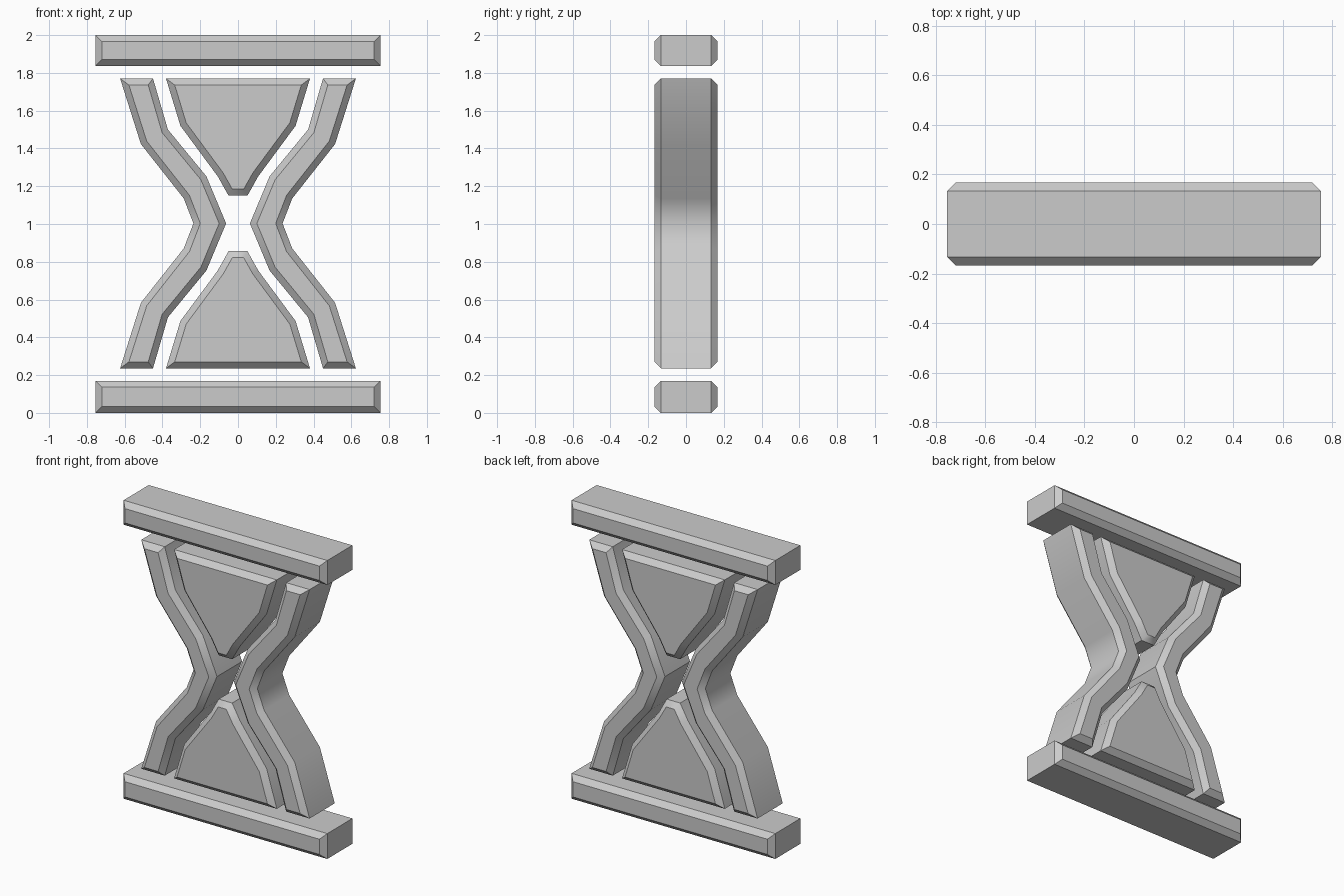
import bpy, bmesh, math

HALF = 0.133     # half depth of the full outline
BEVEL = 0.034    # chamfer on the front and back rims
MID = 1.003      # height of the waist

cube = bpy.data.objects.get("Cube")
if cube:
    bpy.data.objects.remove(cube, do_unlink=True)

grey = bpy.data.materials.new("plain grey")
grey.use_nodes = True
colour = (0.6, 0.6, 0.6, 1)
grey.diffuse_color = colour
grey.node_tree.nodes["Principled BSDF"].inputs["Base Color"].default_value = colour


def slab(name, outline):
    """Extrude an x-z outline through y, with chamfered front and back rims."""
    bm = bmesh.new()
    rings = [[bm.verts.new((x, y, z)) for x, z in outline] for y in (-HALF, HALF)]
    caps = [bm.faces.new(ring) for ring in rings]
    n = len(outline)
    for i in range(n):
        j = (i + 1) % n
        bm.faces.new((rings[0][i], rings[0][j], rings[1][j], rings[1][i]))
    bmesh.ops.recalc_face_normals(bm, faces=bm.faces)
    bmesh.ops.inset_individual(bm, faces=caps, thickness=BEVEL, depth=BEVEL,
                               use_even_offset=True)
    mesh = bpy.data.meshes.new(name)
    bm.to_mesh(mesh)
    bm.free()
    mesh.materials.append(grey)
    obj = bpy.data.objects.new(name, mesh)
    bpy.context.collection.objects.link(obj)
    bpy.ops.object.select_all(action="DESELECT")
    obj.select_set(True)
    bpy.context.view_layer.objects.active = obj
    bpy.ops.object.shade_smooth_by_angle(angle=math.radians(43.5))


def flip_x(points):
    return [(-x, z) for x, z in reversed(points)]


def flip_z(points):
    return [(x, 2 * MID - z) for x, z in reversed(points)]


# Top and bottom plates
for name, low, high in (("bottom_plate", 0, 0.17), ("top_plate", 1.836, 2)):
    slab(name, [(-0.755, low), (0.755, low), (0.755, high), (-0.755, high)])

# Curved glass walls, mirrored about the waist and left to right
outer = [(0.624, 1.77), (0.514, 1.423), (0.287, 1.135)]
inner = [(0.45, 1.77), (0.371, 1.5), (0.167, 1.252)]
outer_side = outer + [(0.236, MID)] + flip_z(outer)
inner_side = inner + [(0.063, MID)] + flip_z(inner)
wall = outer_side + inner_side[::-1]
slab("left_wall", wall)
slab("right_wall", flip_x(wall))

# Upper and lower sand
side = [(0.381, 1.77), (0.305, 1.52), (0.107, 1.252), (0.05, 1.15)]
sand = side + flip_x(side)
slab("upper_sand", sand)
slab("lower_sand", flip_z(sand))
